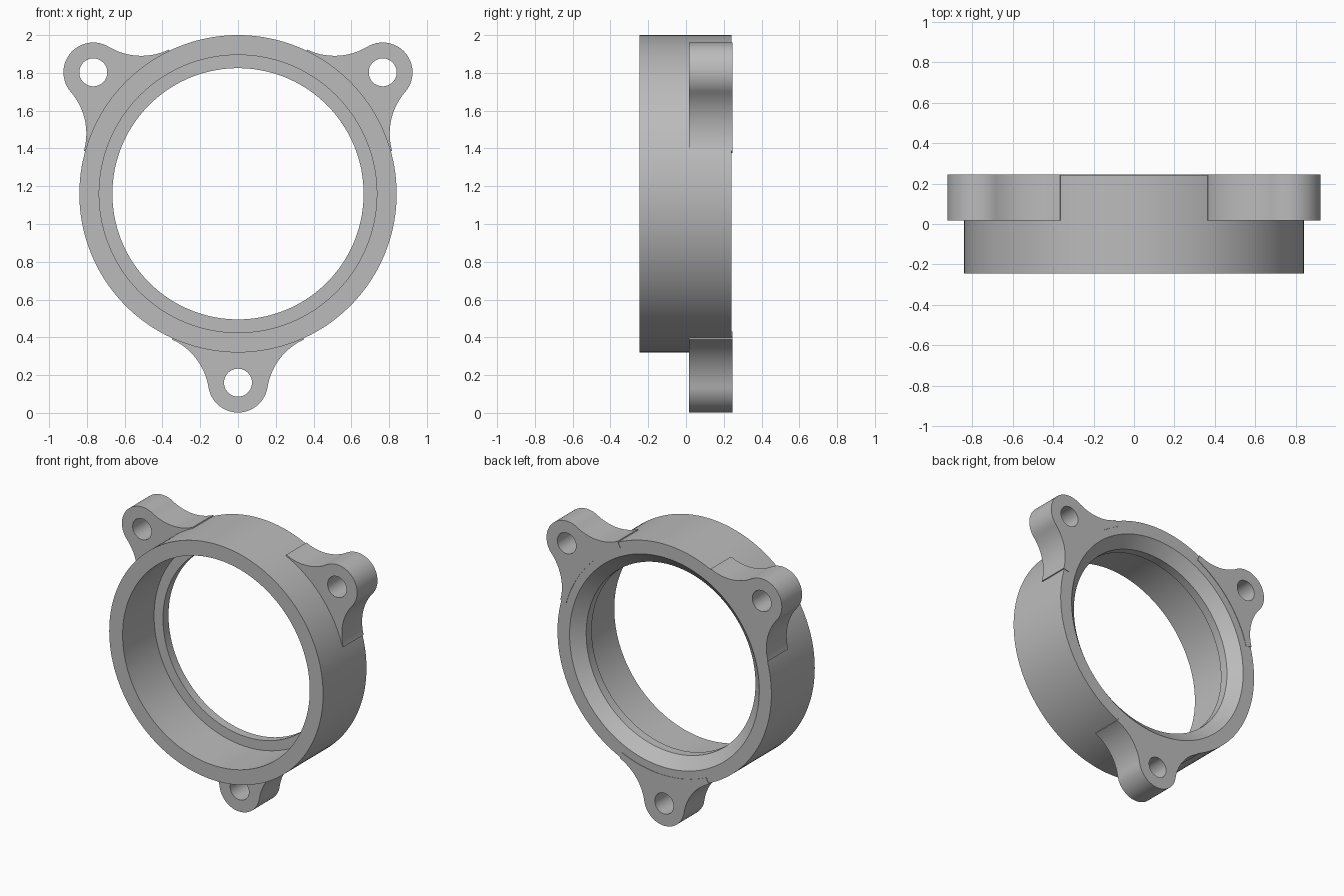
import bpy, bmesh
from math import sin, cos, pi, radians, atan2, hypot
from mathutils import Matrix

if "Cube" in bpy.data.objects:
    bpy.data.objects.remove(bpy.data.objects["Cube"])

CENTRE_Z = 1.16                      # height of the ring axis
RING_R, LUG_R, HOLE_R = 0.84, 0.158, 0.074
FILLET_R, FILLET_ANGLE = 0.345, radians(24.4)
LUG_FRONT, LUG_BACK = 0.017, 0.245

metal = bpy.data.materials.new("grey_metal")
metal.use_nodes = True
colour = (0.5, 0.5, 0.5, 1)
metal.diffuse_color = colour
metal.node_tree.nodes["Principled BSDF"].inputs["Base Color"].default_value = colour


def finish(bm, name):
    """Turn a bmesh into a smooth object with sharp corners kept."""
    bmesh.ops.recalc_face_normals(bm, faces=bm.faces)
    mesh = bpy.data.meshes.new(name)
    bm.to_mesh(mesh)
    bm.free()
    mesh.materials.append(metal)
    obj = bpy.data.objects.new(name, mesh)
    obj.location.z = CENTRE_Z
    bpy.context.collection.objects.link(obj)
    bpy.ops.object.select_all(action='DESELECT')
    obj.select_set(True)
    bpy.context.view_layer.objects.active = obj
    bpy.ops.object.shade_smooth_by_angle(angle=radians(30))
    return obj


def arc(cx, cz, r, start, end, steps):
    angles = [start + (end - start) * i / steps for i in range(steps + 1)]
    return [(cx + r * cos(a), cz + r * sin(a)) for a in angles]


def add_loop(bm, points):
    verts = [bm.verts.new((x, LUG_FRONT, z)) for x, z in points]
    return [bm.edges.new((v, verts[i - 1])) for i, v in enumerate(verts)]


# Ring: stepped bore at the front, conical countersink at the back
profile = [(RING_R, -0.245), (RING_R, 0.242), (0.745, 0.242),
           (0.665, 0.17), (0.665, 0.108), (0.735, 0.108), (0.735, -0.245)]
bm = bmesh.new()
verts = [bm.verts.new((r, y, 0)) for r, y in profile]
edges = [bm.edges.new((v, verts[i - 1])) for i, v in enumerate(verts)]
bmesh.ops.spin(bm, geom=verts + edges, cent=(0, 0, 0), axis=(0, 1, 0),
               angle=2 * pi, steps=144, use_duplicate=False)
bmesh.ops.remove_doubles(bm, verts=bm.verts, dist=0.0001)
finish(bm, "ring")

# Lug outline: round eye blended into the ring by two concave fillets
reach = RING_R - 0.001 + FILLET_R
fx, fz = reach * cos(FILLET_ANGLE), reach * sin(FILLET_ANGLE)
eye_angle = atan2(fz, fx - 1)
fillet_r = hypot(fz, fx - 1) - LUG_R
half = arc(fx, fz, fillet_r, FILLET_ANGLE + pi, eye_angle + pi, 20)
half += arc(1, 0, LUG_R, eye_angle, 0, 20)[1:]
mirrored = [(x, -z) for x, z in reversed(half[:-1])]
root = arc(0, 0, 0.8, -FILLET_ANGLE, FILLET_ANGLE, 16)
outline = root + half + mirrored
hole = arc(1, 0, HOLE_R, 0, 2 * pi, 40)[:-1]

# Three mounting lugs, each with a bolt hole
for name, degrees in (("left_lug", 40), ("right_lug", 140), ("bottom_lug", 270)):
    bm = bmesh.new()
    edges = add_loop(bm, outline) + add_loop(bm, hole)
    bmesh.ops.triangle_fill(bm, edges=edges, use_beauty=True, normal=(0, -1, 0))
    new = bmesh.ops.extrude_face_region(bm, geom=bm.faces[:], use_keep_orig=True)["geom"]
    bmesh.ops.translate(bm, vec=(0, LUG_BACK - LUG_FRONT, 0),
                        verts=[g for g in new if isinstance(g, bmesh.types.BMVert)])
    bmesh.ops.rotate(bm, cent=(0, 0, 0), verts=bm.verts,
                     matrix=Matrix.Rotation(-radians(degrees), 3, 'Y'))
    finish(bm, name)
